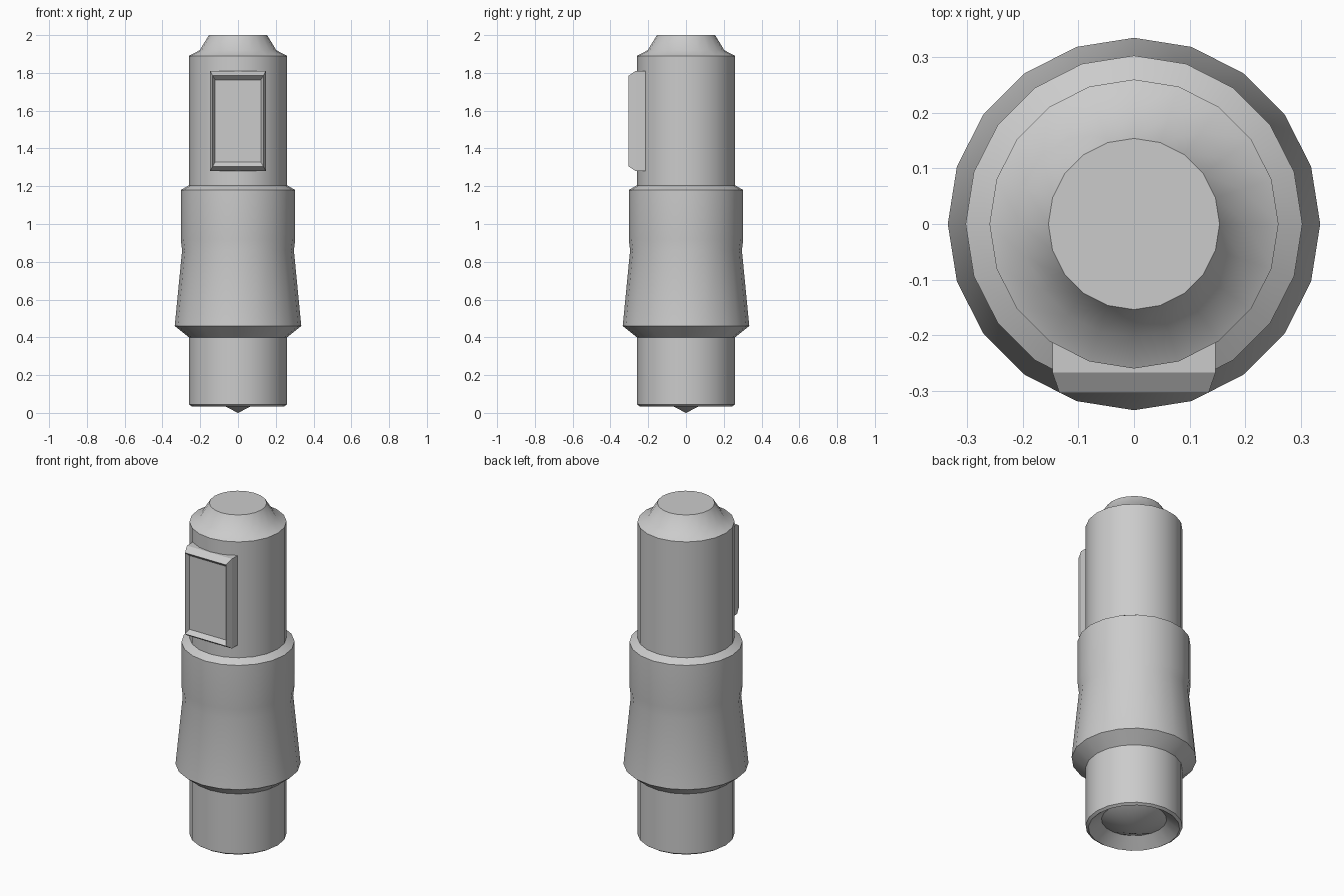
import bpy, bmesh, math

if "Cube" in bpy.data.objects:
    bpy.data.objects.remove(bpy.data.objects["Cube"])

SIDES = 20


def make_object(name, bm, angle=None):
    bmesh.ops.recalc_face_normals(bm, faces=bm.faces)
    mesh = bpy.data.meshes.new(name)
    bm.to_mesh(mesh)
    bm.free()
    ob = bpy.data.objects.new(name, mesh)
    bpy.context.collection.objects.link(ob)
    if angle:
        bpy.ops.object.select_all(action='DESELECT')
        ob.select_set(True)
        bpy.context.view_layer.objects.active = ob
        bpy.ops.object.shade_smooth_by_angle(angle=math.radians(angle))
    return ob


def bridge(bm, a, b):
    n = len(a)
    for i in range(n):
        bm.faces.new((a[i], a[(i + 1) % n], b[(i + 1) % n], b[i]))


# Turned body: pointed recessed base, flared grip, stepped barrel, tapered cap
profile = [(0.175, 0.088), (0.245, 0.035), (0.26, 0.045), (0.26, 0.40),
           (0.335, 0.46), (0.296, 0.86), (0.303, 0.92), (0.303, 1.18),
           (0.26, 1.205), (0.26, 1.89), (0.203, 1.92), (0.154, 2.0)]
bm = bmesh.new()
rings = []
for r, z in profile:
    rings.append([bm.verts.new((r * math.cos(math.tau * i / SIDES),
                                r * math.sin(math.tau * i / SIDES), z))
                  for i in range(SIDES)])
for a, b in zip(rings, rings[1:]):
    bridge(bm, a, b)
tip = bm.verts.new((0, 0, 0))
for i in range(SIDES):
    bm.faces.new((tip, rings[0][(i + 1) % SIDES], rings[0][i]))
bm.faces.new(rings[-1])
make_object("body", bm, 40)

# Chamfered front panel with a recessed face: (half width, bottom, top, y)
sections = [(0.147, 1.28, 1.81, -0.213), (0.147, 1.28, 1.81, -0.267),
            (0.134, 1.305, 1.785, -0.304), (0.121, 1.327, 1.763, -0.28)]
bm = bmesh.new()
loops = [[bm.verts.new(p) for p in ((-w, y, lo), (w, y, lo), (w, y, hi), (-w, y, hi))]
         for w, lo, hi, y in sections]
for a, b in zip(loops, loops[1:]):
    bridge(bm, a, b)
bm.faces.new(loops[0])
bm.faces.new(loops[-1])
make_object("front_panel", bm)
